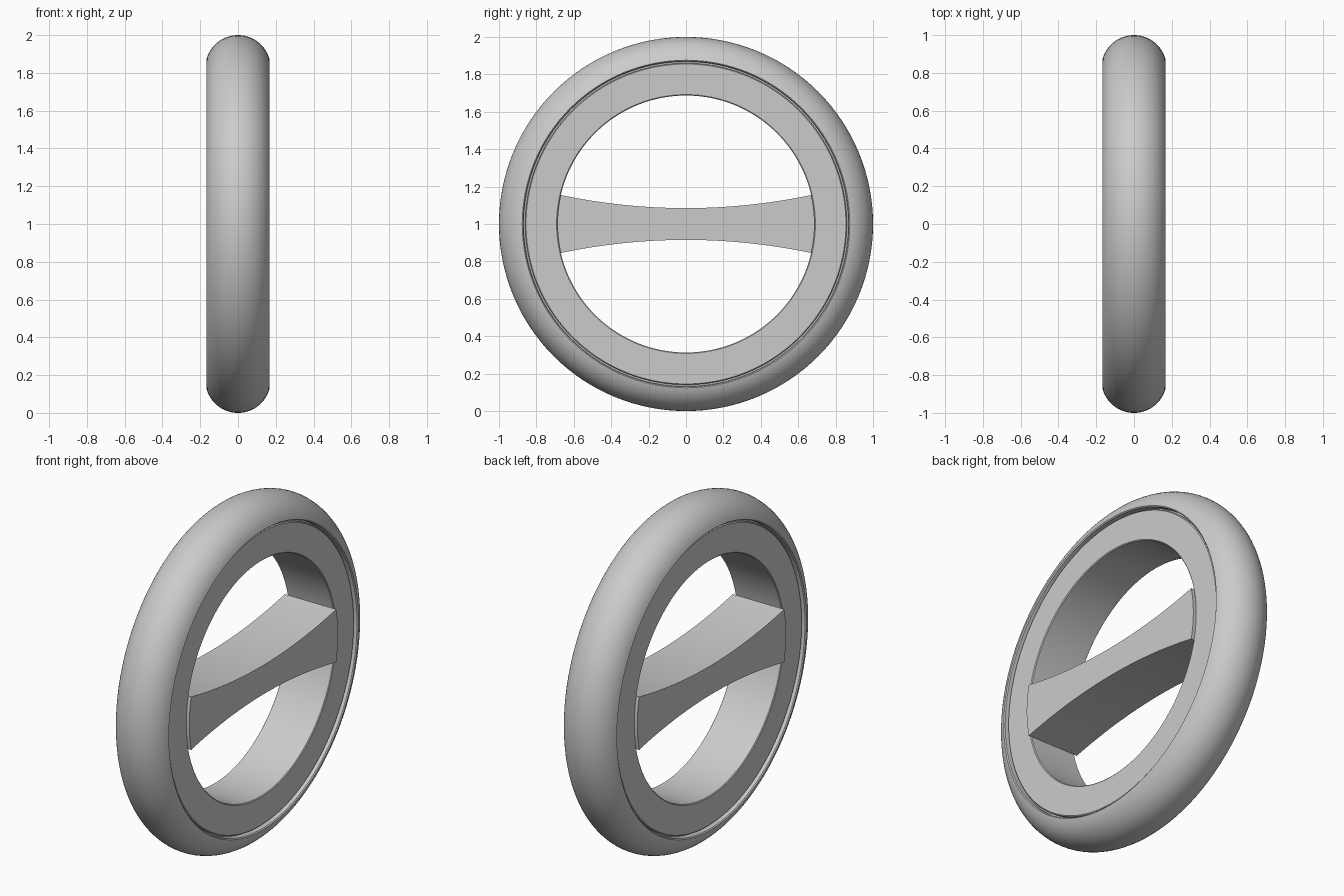
import bpy, bmesh, math

cube = bpy.data.objects.get("Cube")
if cube:
    bpy.data.objects.remove(cube, do_unlink=True)

grey = bpy.data.materials.new("plain_grey")
grey.use_nodes = True
colour = (0.6, 0.6, 0.6, 1)
grey.diffuse_color = colour
grey.node_tree.nodes["Principled BSDF"].inputs["Base Color"].default_value = colour

CENTRE_Z = 1.0
HALF_WIDTH = 0.166


def finish(name, bm):
    """Turn a bmesh into a smooth object with crisp edges."""
    bmesh.ops.recalc_face_normals(bm, faces=bm.faces)
    mesh = bpy.data.meshes.new(name)
    bm.to_mesh(mesh)
    bm.free()
    mesh.materials.append(grey)
    obj = bpy.data.objects.new(name, mesh)
    obj.location.z = CENTRE_Z
    bpy.context.collection.objects.link(obj)
    bpy.ops.object.select_all(action='DESELECT')
    bpy.context.view_layer.objects.active = obj
    obj.select_set(True)
    bpy.ops.object.shade_smooth_by_angle(angle=math.radians(25))
    return obj


def ring(name, profile, segments=128):
    """Revolve a closed (x, radius) profile around the x axis."""
    bm = bmesh.new()
    loops = []
    for i in range(segments):
        a = math.tau * i / segments
        loops.append([bm.verts.new((x, r * math.cos(a), r * math.sin(a)))
                      for x, r in profile])
    count = len(profile)
    for i in range(segments):
        here, after = loops[i], loops[(i + 1) % segments]
        for j in range(count):
            k = (j + 1) % count
            bm.faces.new((here[j], here[k], after[k], after[j]))
    return finish(name, bm)


def mirrored(half):
    """Complete a profile given from the +x side inwards."""
    return half + [(-x, r) for x, r in reversed(half)]


# Tyre: round tread ending in a stepped lip on each side
tube, tube_centre, steps = 0.173, 0.827, 28
limit = math.asin(HALF_WIDTH / tube)
tread = []
for i in range(steps + 1):
    a = -limit + 2 * limit * i / steps
    tread.append((tube * math.sin(a), tube_centre + tube * math.cos(a)))
lip = [(0.161, 0.870), (0.13, 0.868), (0.13, 0.84)]
ring("tyre", tread + mirrored(lip))

# Rim: flat band with small bevels, set slightly inside the tyre
ring("rim", mirrored([(0.12, 0.86), (0.145, 0.86), (0.15, 0.855),
                      (0.15, 0.692), (0.146, 0.687)]))

# Crossbar: waisted handle, its ends curved to follow the rim
bm = bmesh.new()
half_length, end_half, waist_half, end_radius = 0.67, 0.155, 0.085, 0.687
upper = []
for i in range(25):
    y = half_length * (2 * i / 24 - 1)
    upper.append((y, waist_half + (end_half - waist_half) * (y / half_length) ** 2))


def end_arc(sign):
    angles = [math.asin(end_half / end_radius) * (1 - t / 4) for t in range(1, 8)]
    return [(sign * end_radius * math.cos(a), sign * end_radius * math.sin(a) * sign)
            for a in angles]


lower = [(y, -z) for y, z in reversed(upper)]
outline = upper + end_arc(1) + lower + list(reversed(end_arc(-1)))
face = bm.faces.new([bm.verts.new((-HALF_WIDTH, y, z)) for y, z in outline])
made = bmesh.ops.extrude_face_region(bm, geom=[face])
moved = [g for g in made["geom"] if isinstance(g, bmesh.types.BMVert)]
bmesh.ops.translate(bm, verts=moved, vec=(2 * HALF_WIDTH, 0, 0))
finish("crossbar", bm)
